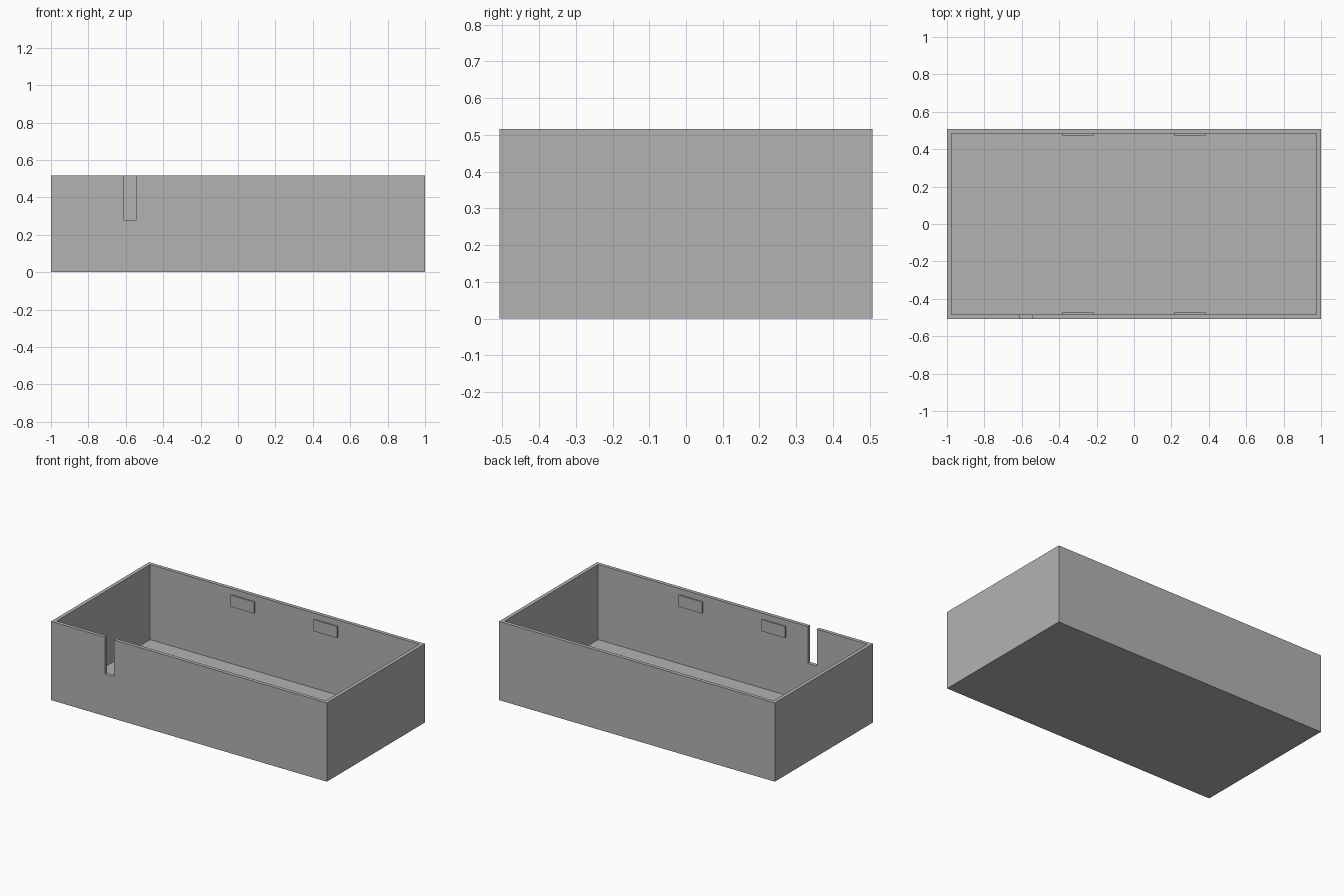
import bpy
import bmesh
from mathutils import Matrix, Vector

default = bpy.data.objects.get("Cube")
if default:
    bpy.data.objects.remove(default, do_unlink=True)

LENGTH, WIDTH, HEIGHT, WALL = 2.0, 1.016, 0.516, 0.024

grey = bpy.data.materials.new("plain_grey")
grey.use_nodes = True
grey.diffuse_color = (0.45, 0.45, 0.45, 1)
grey.node_tree.nodes["Principled BSDF"].inputs["Base Color"].default_value = grey.diffuse_color


def box_mesh(low, high):
    low, high = Vector(low), Vector(high)
    bm = bmesh.new()
    place = Matrix.Translation((low + high) / 2) @ Matrix.Diagonal((*(high - low), 1))
    bmesh.ops.create_cube(bm, size=1, matrix=place)
    return bm


def finish(name, bm):
    mesh = bpy.data.meshes.new(name)
    bm.to_mesh(mesh)
    bm.free()
    mesh.materials.append(grey)
    obj = bpy.data.objects.new(name, mesh)
    bpy.context.collection.objects.link(obj)
    return obj


# Open tray: inset the top face for the rim, then sink it to the floor
bm = box_mesh((-LENGTH / 2, -WIDTH / 2, 0), (LENGTH / 2, WIDTH / 2, HEIGHT))
bm.normal_update()
top = max(bm.faces, key=lambda f: f.calc_center_median().z)
bmesh.ops.inset_region(bm, faces=[top], thickness=WALL, use_even_offset=True)
sunk = bmesh.ops.extrude_face_region(bm, geom=[top])["geom"]
if top.is_valid:
    bmesh.ops.delete(bm, geom=[top], context="FACES_ONLY")
bmesh.ops.translate(bm, vec=(0, 0, WALL - HEIGHT),
                    verts=[v for v in sunk if isinstance(v, bmesh.types.BMVert)])
bmesh.ops.recalc_face_normals(bm, faces=bm.faces[:])
tray = finish("open_tray", bm)

# Cable slot through the front wall
slot = finish("slot_cutter", box_mesh((-0.61, -0.6, 0.275), (-0.545, -0.45, 0.6)))
slot.hide_render = True
cut = tray.modifiers.new("cable_slot", "BOOLEAN")
cut.operation = "DIFFERENCE"
cut.solver = "EXACT"
cut.object = slot
bpy.context.view_layer.objects.active = tray
bpy.ops.object.modifier_apply(modifier=cut.name)
bpy.data.objects.remove(slot, do_unlink=True)

# Shallow catch tabs near the rim, two on each long wall
inner = WIDTH / 2 - WALL
for wall, y_low, y_high in (("front", -inner, 0.01 - inner), ("back", inner - 0.01, inner)):
    for side, x in (("right", -0.3), ("left", 0.3)):
        finish(f"{wall}_{side}_catch_tab",
               box_mesh((x - 0.085, y_low, 0.402), (x + 0.085, y_high, 0.477)))
